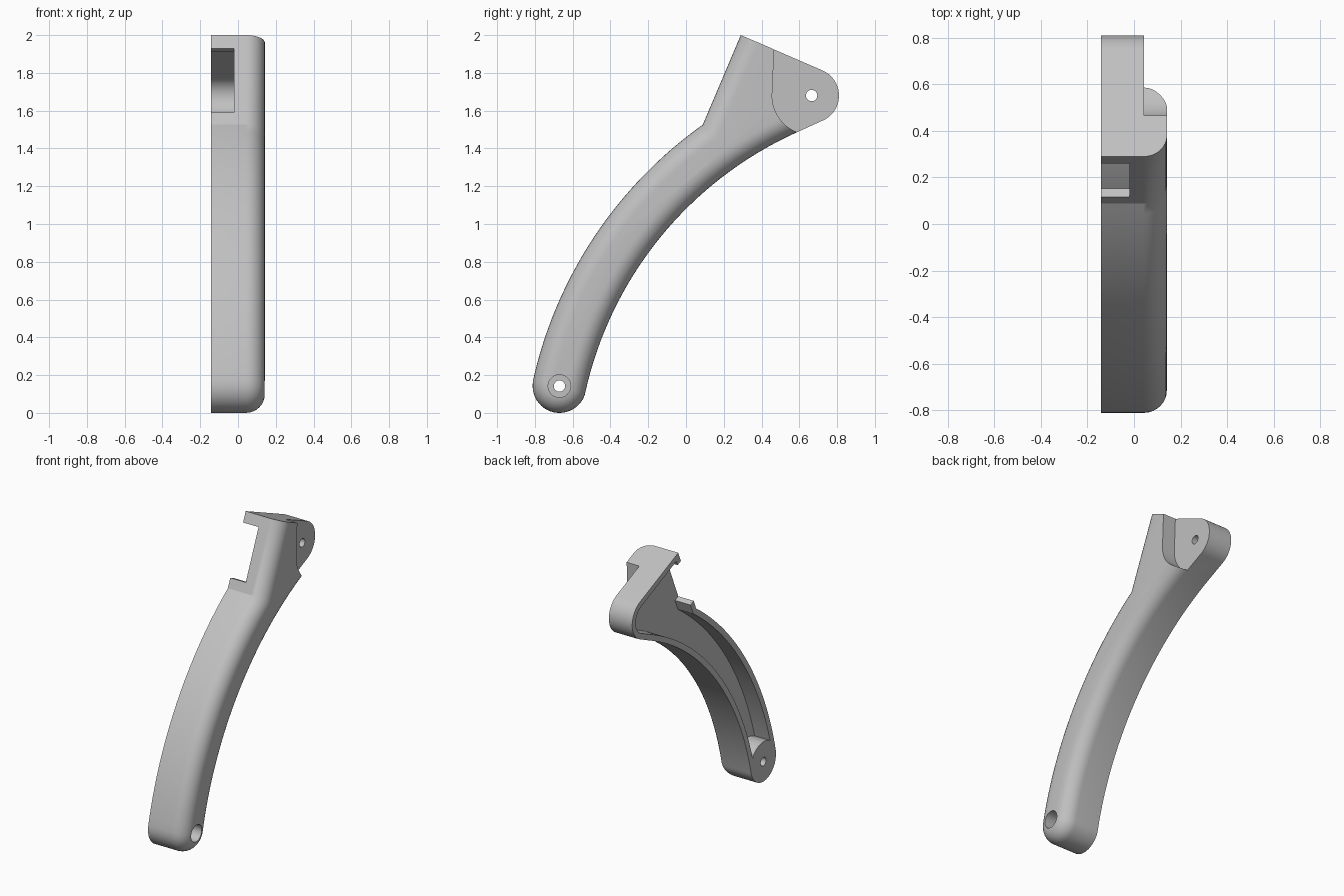
import bpy, bmesh
from math import sin, cos, radians, atan2, degrees, pi
from mathutils import Vector as V

if "Cube" in bpy.data.objects:
    bpy.data.objects.remove(bpy.data.objects["Cube"])

# Key points in the side (y, z) plane
C = V((1.40, -0.32))          # centre of the arm's curve
B = V((-0.67, 0.142))         # lower pivot
T = V((0.665, 1.68))          # upper pivot
RIDGE = V((0.29, 2.0))        # top corner
R, RB, RT = 2.122, 0.142, 0.145
UP = V((cos(radians(67)), sin(radians(67))))   # direction of the slanted front wall
IN = V((UP.y, -UP.x))                          # direction of the sloping top
A0 = degrees(atan2(B.y - C.y, B.x - C.x))      # arm angle at the lower pivot
A1 = 114.4                                     # arm angle at the inner corner


def arc(c, r, a, b, n):
    return [c + r * V((cos(radians(a + (b - a) * i / n)), sin(radians(a + (b - a) * i / n))))
            for i in range(n + 1)]


def outline(d, t, cavity=False):
    """Side outline, inset by d along the arm and by t at the top and lug."""
    p = RIDGE + d * IN - t * UP
    w, ro = p - C, R + RB - d
    s = w.dot(UP) - (w.dot(UP) ** 2 - w.length_squared + ro * ro) ** 0.5
    k = p - s * UP - C
    ak = degrees(atan2(k.y, k.x))
    if cavity:                # the cavity stops at the round pivot boss
        lift = (RB ** 2 - (RB - d) ** 2) ** 0.5
        a = A0 - degrees(lift / R)
        f = degrees(atan2(lift, RB - d))
        end = arc(B, RB, A0 - 180 + f, A0 - f, 16)[1:-1]
    else:
        a = A0
        end = arc(B, RB - d, A0 + 180, A0, 24)[1:-1]
    pts = arc(C, ro, a, ak, 32) + [p]
    pts += arc(T, RT - t, 67, -67, 20)
    pts += arc(C, R - RB + d, A1, a, 32)
    return pts + end


def loft(name, rings):
    """Join equal outlines at successive x positions and cap both ends."""
    bm = bmesh.new()
    loops = [[bm.verts.new((x, p.x, p.y)) for p in pts] for x, pts in rings]
    n = len(loops[0])
    for a, b in zip(loops, loops[1:]):
        for i in range(n):
            j = (i + 1) % n
            bm.faces.new((a[i], a[j], b[j], b[i]))
    bm.faces.new(loops[0])
    bm.faces.new(loops[-1][::-1])
    bmesh.ops.recalc_face_normals(bm, faces=bm.faces)
    me = bpy.data.meshes.new(name)
    bm.to_mesh(me)
    bm.free()
    ob = bpy.data.objects.new(name, me)
    bpy.context.collection.objects.link(ob)
    return ob


def prism(name, pts, x0, x1):
    return loft(name, [(x0, pts), (x1, pts)])


def disc(name, c, r, x0, x1):
    return prism(name, arc(c, r, 0, 360, 32)[:-1], x0, x1)


# Lever body with rounded outer edge
rings = [(-0.142, outline(0, 0))]
for i in range(9):
    q = pi / 2 * i / 8
    rings.append((0.042 + 0.1 * sin(q), outline(0.1 * (1 - cos(q)), 0)))
body = loft("lever_arm", rings)

# Cutters: hollow back, lug step, front window, pivot holes
FLOOR = -0.02
step = ([V((0.47, 2.2)), V((0.467, 1.93))] + arc(T, 0.209, 180, 246, 14)
        + [V((0.9, 1.3)), V((1.1, 2.2))])
window = [RIDGE - s * UP + o * IN
          for s, o in ((0.076, -0.06), (0.445, -0.06), (0.445, 0.048), (0.076, 0.048))]
cutters = [
    prism("hollow_cutter", outline(0.04, 0.04, True), -0.3, FLOOR),
    prism("lug_step_cutter", step, 0.042, 0.3),
    prism("window_cutter", window, -0.32, FLOOR),
    disc("lower_hole_cutter", B, 0.03, -0.3, 0.3),
    disc("lower_recess_cutter", B, 0.06, 0.02, 0.3),
    disc("upper_hole_cutter", T, 0.03, -0.3, 0.3),
]
bpy.context.view_layer.objects.active = body
for c in cutters:
    c.hide_render = True
    m = body.modifiers.new(c.name, 'BOOLEAN')
    m.operation, m.solver, m.object = 'DIFFERENCE', 'EXACT', c
    bpy.ops.object.modifier_apply(modifier=m.name)
    bpy.data.objects.remove(c)

# Single grey finish
grey = bpy.data.materials.new("plain_grey")
grey.diffuse_color = (0.53, 0.53, 0.53, 1)
grey.use_nodes = True
grey.node_tree.nodes["Principled BSDF"].inputs["Base Color"].default_value = grey.diffuse_color
body.data.materials.clear()
body.data.materials.append(grey)
body.select_set(True)
bpy.ops.object.shade_smooth_by_angle(angle=radians(30))
